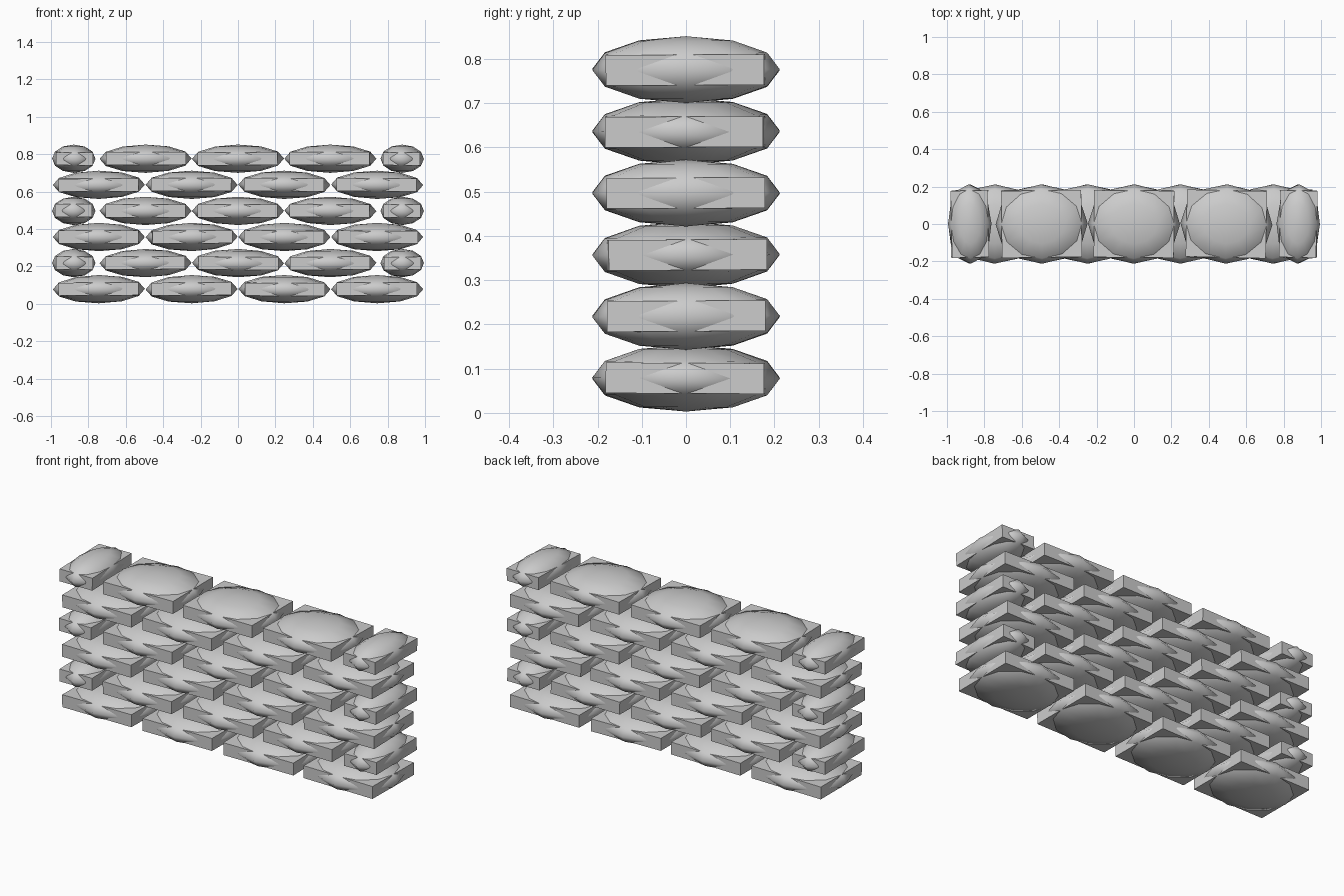
import bpy, bmesh, random
from math import radians
from mathutils import Matrix, Vector, Euler

if "Cube" in bpy.data.objects:
    bpy.data.objects.remove(bpy.data.objects["Cube"])

random.seed(4)

# one sackcloth colour
cloth = bpy.data.materials.new("grey_sackcloth")
cloth.diffuse_color = (0.6, 0.6, 0.6, 1)
cloth.use_nodes = True
cloth.node_tree.nodes["Principled BSDF"].inputs["Base Color"].default_value = cloth.diffuse_color

HALF_Y, HALF_Z, PITCH, BASE = 0.212, 0.0755, 0.1395, 0.0785


def bag(name, x, z, half_x, box_x):
    """Flat-cornered block with a coarse, smooth bulging pillow through it."""
    bm = bmesh.new()
    # squared-off bag corners, flat shaded
    bmesh.ops.create_cube(bm, size=2, matrix=Matrix.Diagonal((box_x, 0.179, 0.0345, 1)))
    block = set(bm.faces)
    # bulging filling, smooth shaded
    bmesh.ops.create_uvsphere(bm, u_segments=12, v_segments=6, radius=1,
                              matrix=Matrix.Diagonal((half_x, HALF_Y, HALF_Z, 1)))
    for f in bm.faces:
        f.smooth = f not in block
    # slight settling of each bag
    tilt = Euler([radians(random.uniform(-a, a)) for a in (0.5, 0.5, 1.5)])
    bm.transform(Matrix.Translation(Vector((x, 0, z))) @ tilt.to_matrix().to_4x4())
    mesh = bpy.data.meshes.new(name)
    bm.to_mesh(mesh)
    bm.free()
    mesh.materials.append(cloth)
    bpy.context.collection.objects.link(bpy.data.objects.new(name, mesh))


# six courses in running bond, with half bags closing the odd courses
for row in range(6):
    z = BASE + row * PITCH
    if row % 2 == 0:
        for i in range(4):
            bag(f"sandbag_{row}_{i}", -0.744 + i * 0.496, z, 0.246, 0.214)
    else:
        for i in range(3):
            bag(f"sandbag_{row}_{i}", -0.494 + i * 0.494, z, 0.246, 0.214)
        for side, s in (("left", -1), ("right", 1)):
            bag(f"half_sandbag_{row}_{side}", s * 0.878, z, 0.116, 0.099)
